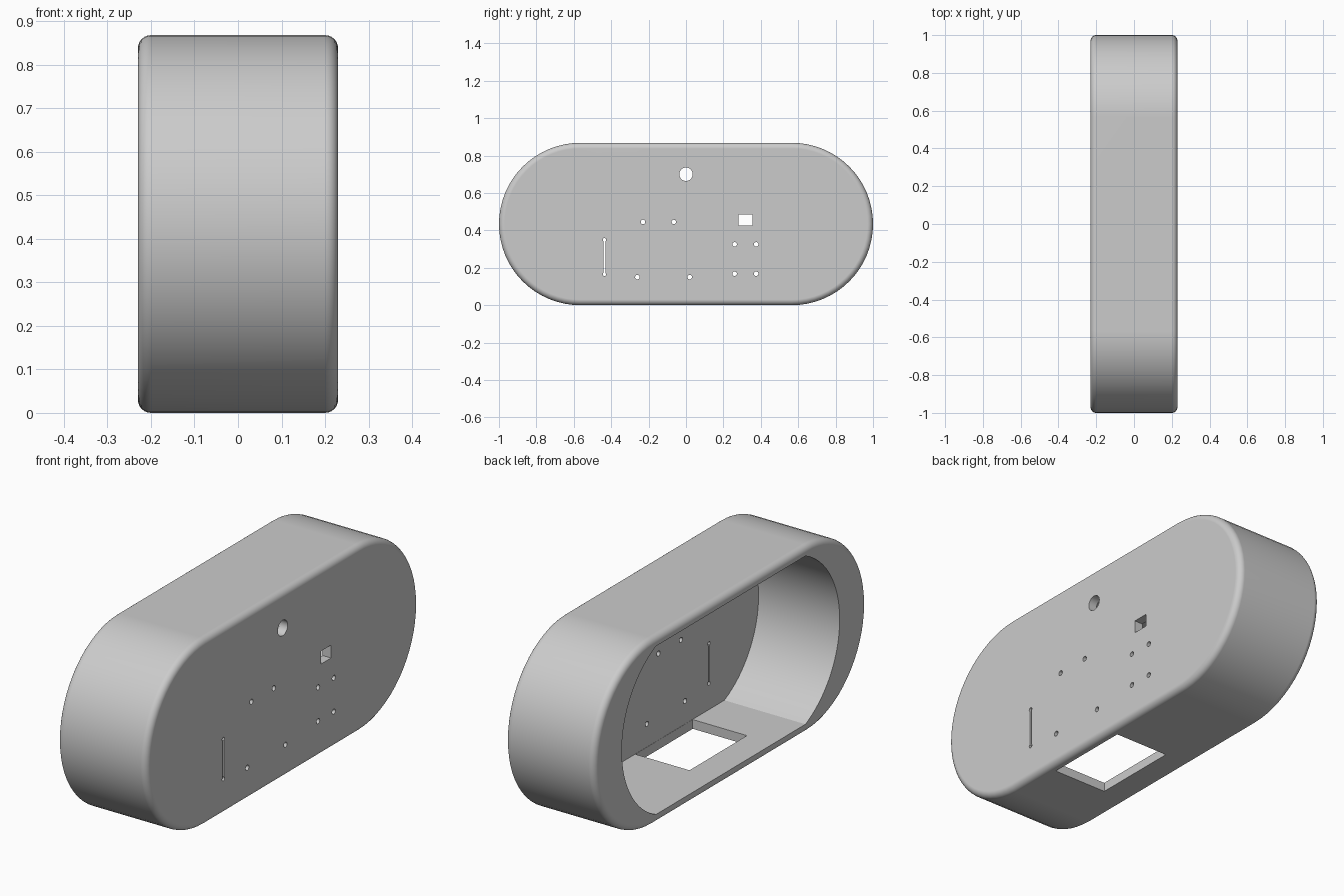
import bpy
import bmesh
import math

if "Cube" in bpy.data.objects:
    bpy.data.objects.remove(bpy.data.objects["Cube"], do_unlink=True)

HALF_W = 0.23            # half of the width in x
RADIUS = 0.434           # radius of the rounded ends
MID_Z = RADIUS
PANEL_X = 0.187          # inner side of the drilled panel
WALL = 0.043

grey = bpy.data.materials.new("plain_grey")
grey.use_nodes = True
grey.diffuse_color = (0.6, 0.6, 0.6, 1)
grey.node_tree.nodes["Principled BSDF"].inputs["Base Color"].default_value = (0.6, 0.6, 0.6, 1)


def prism(name, outline, x0, x1):
    """Extrude a (y, z) outline along x."""
    bm = bmesh.new()
    face = bm.faces.new([bm.verts.new((x0, y, z)) for y, z in outline])
    ext = bmesh.ops.extrude_face_region(bm, geom=[face])
    verts = [g for g in ext["geom"] if isinstance(g, bmesh.types.BMVert)]
    bmesh.ops.translate(bm, verts=verts, vec=(x1 - x0, 0, 0))
    bmesh.ops.recalc_face_normals(bm, faces=bm.faces)
    mesh = bpy.data.meshes.new(name)
    bm.to_mesh(mesh)
    bm.free()
    mesh.materials.append(grey)
    obj = bpy.data.objects.new(name, mesh)
    bpy.context.collection.objects.link(obj)
    return obj


def capsule(centre, radius, half_angle, steps=32):
    """Two facing arcs joined by straight lines at top and bottom."""
    arc = [half_angle * (2 * i / steps - 1) for i in range(steps + 1)]
    right = [(centre + radius * math.cos(a), MID_Z + radius * math.sin(a)) for a in arc]
    left = [(-y, 2 * MID_Z - z) for y, z in right]
    return right + left


def circle(y, z, r, n=20):
    return [(y + r * math.cos(math.tau * i / n), z + r * math.sin(math.tau * i / n))
            for i in range(n)]


def rect(y0, y1, z0, z1):
    return [(y0, z0), (y1, z0), (y1, z1), (y0, z1)]


def apply(obj, mod):
    bpy.context.view_layer.objects.active = obj
    bpy.ops.object.modifier_apply(modifier=mod.name)


def cut(obj, outline, x0, x1):
    cutter = prism("cutter", outline, x0, x1)
    cutter.hide_render = True
    mod = obj.modifiers.new("cut", "BOOLEAN")
    mod.operation = "DIFFERENCE"
    mod.solver = "EXACT"
    mod.object = cutter
    apply(obj, mod)
    bpy.data.objects.remove(cutter, do_unlink=True)


# Rounded outer shell
shell = prism("housing_shell", capsule(1 - RADIUS, RADIUS, math.pi / 2), -HALF_W, HALF_W)
bevel = shell.modifiers.new("round_rim", "BEVEL")
bevel.width = 0.03
bevel.segments = 6
bevel.limit_method = "ANGLE"
bevel.angle_limit = math.radians(40)
apply(shell, bevel)

# Open cavity with flat floor and ceiling
INNER_R = 0.43
cut(shell, capsule(0.80 - INNER_R, INNER_R, math.asin((RADIUS - WALL) / INNER_R)),
    -0.4, PANEL_X)

# Opening in the floor
cut(shell, rect(-0.315, 0.107, -0.1, 0.2), -0.093, PANEL_X - 0.001)

# Round hole and square window in the panel
cut(shell, circle(0, 0.70, 0.036, 32), 0.1, 0.3)
cut(shell, rect(0.28, 0.355, 0.425, 0.485), 0.1, 0.3)

# Screw holes
for y, z in [(-0.23, 0.445), (-0.065, 0.445), (-0.26, 0.15), (0.02, 0.15),
             (0.26, 0.325), (0.375, 0.325), (0.26, 0.168), (0.375, 0.168)]:
    cut(shell, circle(y, z, 0.012), 0.1, 0.3)

# Thin slot with round ends
cut(shell, rect(-0.441, -0.431, 0.165, 0.35), 0.1, 0.3)
for z in (0.165, 0.35):
    cut(shell, circle(-0.436, z, 0.009), 0.1, 0.3)

# Smooth shading with crisp edges
bpy.ops.object.select_all(action="DESELECT")
shell.select_set(True)
bpy.context.view_layer.objects.active = shell
bpy.ops.object.shade_smooth_by_angle(angle=math.radians(22))
weighted = shell.modifiers.new("even_normals", "WEIGHTED_NORMAL")
weighted.keep_sharp = True
